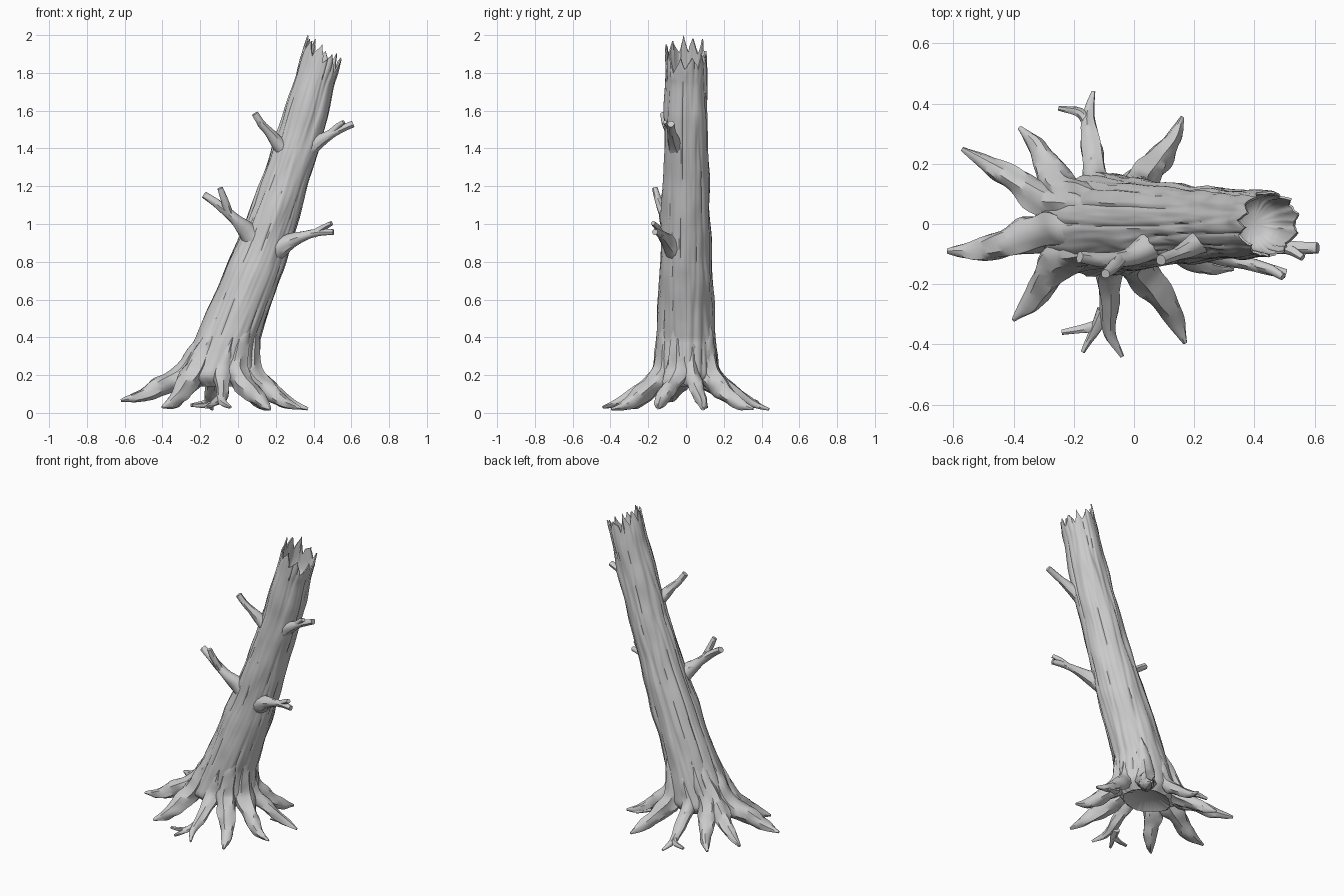
import bpy, bmesh, math, random
from mathutils import Vector, Quaternion, noise

random.seed(4)
cube = bpy.data.objects.get("Cube")
if cube:
    bpy.data.objects.remove(cube)

wood = bpy.data.materials.new("weathered_grey_wood")
GREY = (0.6, 0.6, 0.6, 1)
wood.use_nodes = True
wood.diffuse_color = GREY
wood.node_tree.nodes["Principled BSDF"].inputs["Base Color"].default_value = GREY


def finish(bm, name, angle=40):
    bmesh.ops.recalc_face_normals(bm, faces=bm.faces)
    mesh = bpy.data.meshes.new(name)
    bm.to_mesh(mesh)
    bm.free()
    mesh.materials.append(wood)
    ob = bpy.data.objects.new(name, mesh)
    bpy.context.collection.objects.link(ob)
    bpy.ops.object.select_all(action='DESELECT')
    ob.select_set(True)
    bpy.context.view_layer.objects.active = ob
    bpy.ops.object.shade_smooth_by_angle(angle=math.radians(angle))


def skin(bm, rings):
    """Bridge rings of points and cap both ends with a fan."""
    loops = [[bm.verts.new(p) for p in ring] for ring in rings]
    n = len(loops[0])
    for a, b in zip(loops, loops[1:]):
        for i in range(n):
            j = (i + 1) % n
            bm.faces.new((a[i], a[j], b[j], b[i]))
    for loop in (loops[0], loops[-1]):
        mid = bm.verts.new(sum((v.co for v in loop), Vector()) / n)
        for i in range(n):
            bm.faces.new((loop[i], loop[(i + 1) % n], mid))


def spline(points, t):
    """Catmull-Rom value at t in 0..1 along a list of vectors."""
    f = t * (len(points) - 1)
    i = min(int(f), len(points) - 2)
    u = f - i
    p1, p2 = points[i], points[i + 1]
    p0 = points[i - 1] if i else p1 * 2 - p2
    p3 = points[i + 2] if i + 2 < len(points) else p2 * 2 - p1
    return (p1 * 2 + (p2 - p0) * u + (p0 * 2 - p1 * 5 + p2 * 4 - p3) * u * u
            + (p1 * 3 - p0 - p2 * 3 + p3) * u ** 3) / 2


def tube(bm, points, sides=12, steps=18, rough=0.25):
    """Tapering knobbly limb through (x, y, z, radius) points."""
    pts = [spline([Vector(p) for p in points], k / steps) for k in range(steps + 1)]
    quat, last, rings = Quaternion(), Vector((0, 0, 1)), []
    for k, p in enumerate(pts):
        tan = (pts[min(k + 1, steps)].xyz - pts[max(k - 1, 0)].xyz).normalized()
        quat = last.rotation_difference(tan) @ quat
        last = tan
        ring = []
        for s in range(sides):
            a = math.tau * s / sides
            d = quat @ Vector((math.cos(a), math.sin(a), 0))
            r = max(p.w, 0.004) * (1 + rough * noise.noise(p.xyz * 11 + d * 1.5))
            q = p.xyz + d * r
            q.z = max(q.z, 0)
            ring.append(q)
        rings.append(ring)
    skin(bm, rings)


# Trunk profile: height, centre x, half width in x and in y
PROFILE = [(0.14, -0.1, 0.15, 0.12), (0.19, -0.11, 0.22, 0.165), (0.26, -0.09, 0.197, 0.16),
           (0.4, -0.05, 0.158, 0.154), (0.6, 0.022, 0.148, 0.143),
           (0.8, 0.102, 0.136, 0.132), (1.0, 0.173, 0.124, 0.126),
           (1.3, 0.275, 0.113, 0.117), (1.6, 0.367, 0.109, 0.112),
           (1.95, 0.464, 0.088, 0.105)]


def section(z):
    for a, b in zip(PROFILE, PROFILE[1:]):
        if z <= b[0]:
            u = (z - a[0]) / (b[0] - a[0])
            return [p + (q - p) * u for p, q in zip(a, b)][1:]
    return PROFILE[-1][1:]


# Hollow trunk with long bark grooves and a splintered rim
SIDES, ROWS, BASE, TOP, BREAK = 112, 84, 0.14, 1.94, 1.76
splinters = []
while len(splinters) < SIDES:
    low, high = random.uniform(0.04, 0.1), random.uniform(-0.005, 0.02)
    width = random.randint(8, 14)
    splinters += [high + (low - high) * abs(2 * i / width - 1) ** 0.8 for i in range(width)]


def trunk_point(z, s, scale=1.0):
    a = math.tau * s / SIDES
    c, d = math.cos(a), math.sin(a)
    cx, rx, ry = section(z)
    n = noise.noise(Vector((c * 2.8, d * 2.8, z * 0.9)))
    m = noise.noise(Vector((c * 1.7 + 7, d * 1.7, z * 6)))
    fine = noise.noise(Vector((c * 5, d * 5 + 3, z * 2.2)))
    k = scale * (0.97 + 0.05 * min(1, abs(n) / 0.2) + 0.07 * m + 0.02 * min(1, abs(fine) / 0.3))
    rise = max(0, z - BREAK) / (TOP - BREAK)
    tilt = 0.3 * min(1, max(0, z - 0.3) / 0.5) + 0.38 * rise
    drop = splinters[s] * rise
    return Vector((cx + rx * k * c - 0.3 * drop, ry * k * d, z - tilt * rx * k * c - drop))


def trunk_ring(z, scale=1.0):
    return [trunk_point(z, s, scale) for s in range(SIDES)]


bm = bmesh.new()
rings = [[p + Vector((0, 0, 0.03)) for p in trunk_ring(BASE, 0.6)]]
rings += [trunk_ring(BASE + (TOP - BASE) * k / ROWS) for k in range(ROWS + 1)]
rings += [trunk_ring(z, s) for z, s in
          ((TOP, 0.93), (1.84, 0.87), (1.76, 0.82), (1.72, 0.68), (1.7, 0.35))]
skin(bm, rings)
finish(bm, "trunk", 50)

# Roots: tip x, y, z, sideways bend, thickness
ROOTS = {"right_front_long": (-0.62, -0.09, 0.065, 0.015, 1.1),
         "right_back_long": (-0.57, 0.25, 0.09, 0.0, 0.95),
         "back_right": (-0.38, 0.32, 0.03, -0.01, 0.95),
         "back": (-0.135, 0.44, 0.02, 0.02, 0.7),
         "back_left": (0.16, 0.355, 0.02, -0.015, 1.0),
         "left_back": (0.37, 0.09, 0.02, 0.02, 0.8),
         "left_front": (0.33, -0.15, 0.025, -0.02, 0.95),
         "front_left": (0.17, -0.395, 0.02, 0.015, 1.05),
         "front": (-0.04, -0.44, 0.03, -0.03, 0.7),
         "front_right": (-0.4, -0.32, 0.03, 0.01, 1.05)}
for name, (x, y, z, bend, fat) in ROOTS.items():
    way = Vector((x + 0.09, y, 0)).normalized()
    side = Vector((-way.y, way.x, 0))
    path = []
    for h, k, r in ((0.55, 0.74, 0.02), (0.36, 0.84, 0.042), (0.21, 0.9, 0.058)):
        cx, rx, ry = section(h)
        path.append((cx + way.x * rx * k, way.y * ry * k, h, r * fat))
    hip, tip = Vector(path[-1][:3]), Vector((x, y, z))
    for u, r, w in ((0.38, 0.046, 0.6), (0.7, 0.031, 1)):
        p = hip.lerp(tip, u) + side * bend * w
        p.z = max(0.045, z + (0.21 - z) * (1 - u) ** 1.5)
        path.append((*p, r * fat))
    path.append((x, y, z, 0.007))
    bm = bmesh.new()
    tube(bm, path, steps=30, rough=0.4)
    finish(bm, name + "_root")

# Thin rootlets forking off the slimmer roots
ROOTLETS = {"back": [[(-0.15, 0.33, 0.06, 0.022), (-0.18, 0.37, 0.05, 0.017), (-0.25, 0.385, 0.04, 0.009)]],
            "front": [[(-0.1, -0.29, 0.07, 0.025), (-0.13, -0.35, 0.05, 0.018), (-0.17, -0.425, 0.03, 0.008)],
                      [(-0.13, -0.34, 0.05, 0.018), (-0.18, -0.35, 0.04, 0.014), (-0.24, -0.36, 0.04, 0.009)]],
            "left": [[(0.2, 0.07, 0.07, 0.025), (0.25, 0.09, 0.05, 0.018), (0.29, 0.11, 0.03, 0.008)]]}
for name, paths in ROOTLETS.items():
    bm = bmesh.new()
    for path in paths:
        tube(bm, path, sides=8, steps=8)
    finish(bm, name + "_rootlets")

# Broken branches, each a flared stem with a short prong
BRANCHES = {
    "lower_right": [[(0.13, -0.04, 0.84, 0.07), (0.06, -0.07, 0.95, 0.05), (-0.02, -0.11, 1.03, 0.03),
                     (-0.1, -0.12, 1.1, 0.023), (-0.18, -0.11, 1.155, 0.019)],
                    [(-0.05, -0.12, 1.06, 0.024), (-0.07, -0.145, 1.12, 0.02), (-0.095, -0.165, 1.19, 0.015)]],
    "upper_right": [[(0.29, -0.03, 1.34, 0.06), (0.22, -0.06, 1.42, 0.04), (0.16, -0.09, 1.49, 0.025),
                     (0.125, -0.105, 1.53, 0.021), (0.09, -0.12, 1.585, 0.018)]],
    "lower_left": [[(0.19, -0.05, 0.86, 0.065), (0.27, -0.095, 0.905, 0.04), (0.36, -0.125, 0.94, 0.024),
                    (0.43, -0.145, 0.955, 0.019), (0.505, -0.165, 0.957, 0.015)],
                   [(0.4, -0.135, 0.945, 0.02), (0.45, -0.15, 0.98, 0.016), (0.495, -0.175, 1.005, 0.012)]],
    "upper_left": [[(0.34, -0.03, 1.36, 0.055), (0.41, -0.06, 1.425, 0.038), (0.49, -0.075, 1.475, 0.024),
                    (0.55, -0.08, 1.505, 0.02), (0.61, -0.08, 1.53, 0.017)],
                   [(0.48, -0.075, 1.47, 0.02), (0.525, -0.09, 1.515, 0.015), (0.56, -0.112, 1.54, 0.011)]]}
for name, paths in BRANCHES.items():
    bm = bmesh.new()
    for path in paths:
        tube(bm, path, steps=16, rough=0.2)
    finish(bm, name + "_branch")
